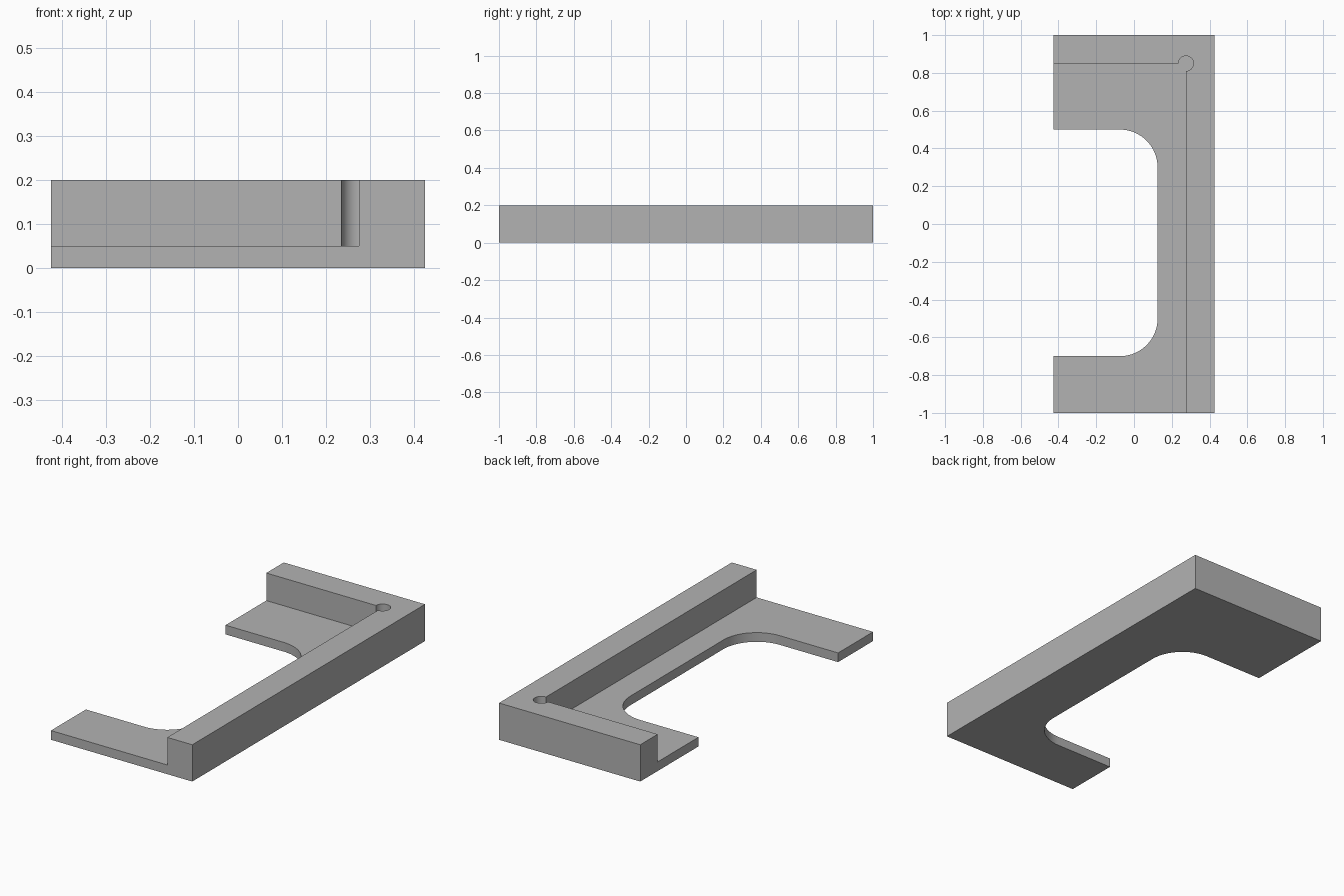
import bpy
import bmesh
from math import cos, sin, radians

cube = bpy.data.objects.get("Cube")
if cube:
    bpy.data.objects.remove(cube, do_unlink=True)

HALF_W, HALF_L, HEIGHT, FLOOR = 0.425, 1.0, 0.2, 0.05
WALL_X, WALL_Y = 0.275, 0.85      # inner faces of the two walls
FILLET, RELIEF = 0.2, 0.04        # opening corner and corner relief radii


def arc(cx, cy, r, start, end, steps):
    angles = [radians(start + (end - start) * i / steps) for i in range(steps + 1)]
    return [(cx + r * cos(a), cy + r * sin(a)) for a in angles]


def prism(name, outline, z0, z1):
    bm = bmesh.new()
    face = bm.faces.new([bm.verts.new((x, y, z0)) for x, y in outline])
    top = bmesh.ops.extrude_face_region(bm, geom=[face])["geom"]
    verts = [v for v in top if isinstance(v, bmesh.types.BMVert)]
    bmesh.ops.translate(bm, verts=verts, vec=(0, 0, z1 - z0))
    bmesh.ops.recalc_face_normals(bm, faces=bm.faces)
    mesh = bpy.data.meshes.new(name)
    bm.to_mesh(mesh)
    bm.free()
    obj = bpy.data.objects.new(name, mesh)
    bpy.context.collection.objects.link(obj)
    return obj


# Bracket body: C-shaped outline with a rounded opening
opening = (arc(-0.075, -0.5, FILLET, -90, 0, 16)
           + arc(-0.075, 0.3, FILLET, 0, 90, 16))
outline = ([(-HALF_W, -HALF_L), (HALF_W, -HALF_L), (HALF_W, HALF_L), (-HALF_W, HALF_L),
            (-HALF_W, 0.5)] + opening[::-1] + [(-HALF_W, -0.7)])
body = prism("corner_bracket", outline, 0, HEIGHT)

# Pocket that leaves the floor, two walls and a round corner relief
pocket = ([(-0.6, -1.2), (WALL_X, -1.2)]
          + arc(WALL_X, WALL_Y, RELIEF, -90, 180, 24) + [(-0.6, WALL_Y)])
cutter = prism("pocket_cutter", pocket, FLOOR, 0.4)
cutter.hide_render = True

# Light grey material
grey = bpy.data.materials.new("light_grey")
grey.use_nodes = True
colour = (0.45, 0.45, 0.45, 1)
grey.diffuse_color = colour
grey.node_tree.nodes["Principled BSDF"].inputs["Base Color"].default_value = colour
for obj in (body, cutter):
    obj.data.materials.append(grey)

# Cut the pocket, then smooth only the curved walls
cut = body.modifiers.new("pocket", "BOOLEAN")
cut.operation = "DIFFERENCE"
cut.solver = "EXACT"
cut.object = cutter
for obj in bpy.context.selected_objects:
    obj.select_set(False)
bpy.context.view_layer.objects.active = body
body.select_set(True)
bpy.ops.object.modifier_apply(modifier=cut.name)
bpy.data.objects.remove(cutter, do_unlink=True)
bpy.ops.object.shade_smooth_by_angle(angle=radians(30))
